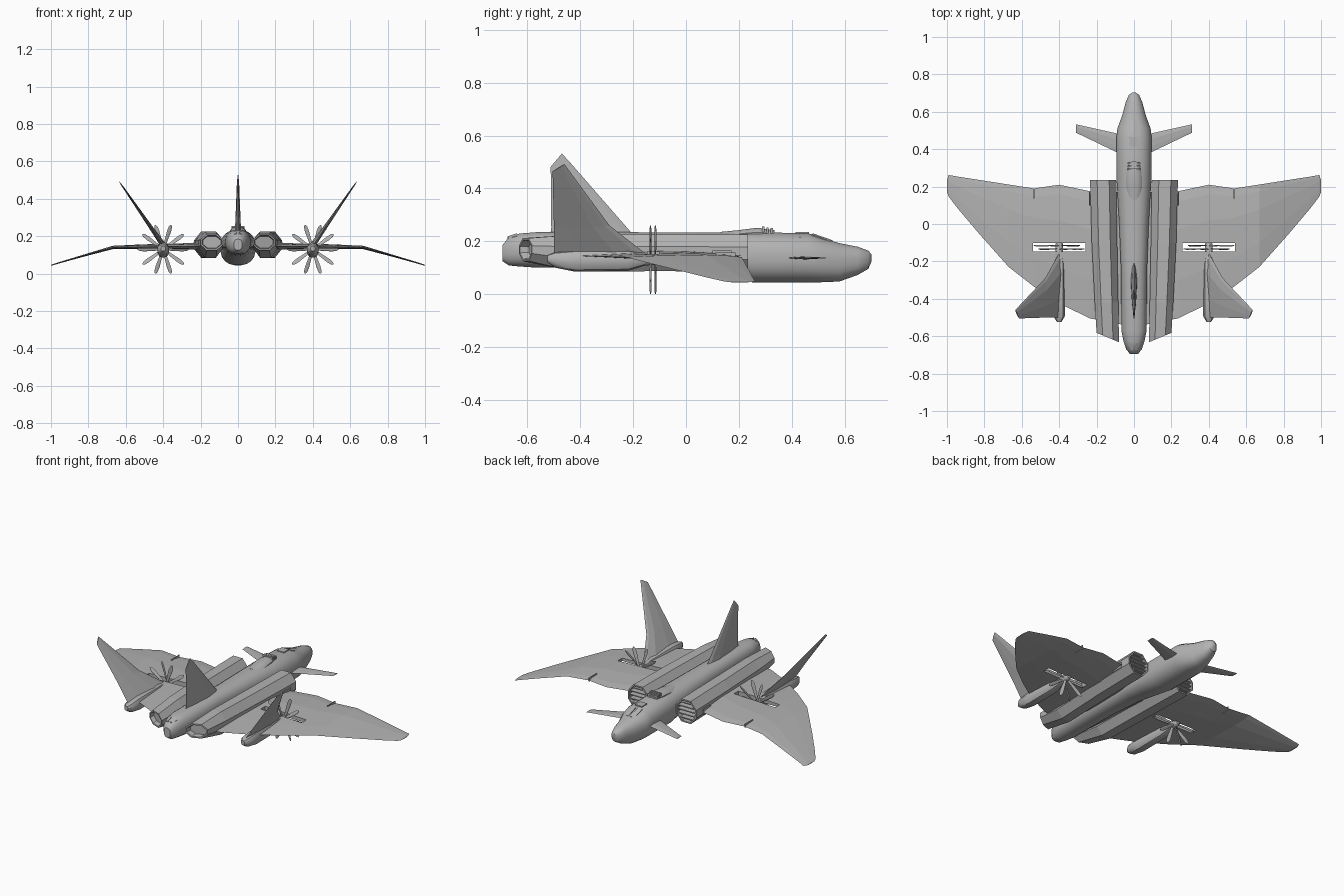
import bpy, bmesh, math
from mathutils import Vector

if "Cube" in bpy.data.objects:
    bpy.data.objects.remove(bpy.data.objects["Cube"])

grey = bpy.data.materials.new("plain grey")
grey.diffuse_color = (0.45, 0.45, 0.45, 1)
grey.use_nodes = True
grey.node_tree.nodes["Principled BSDF"].inputs["Base Color"].default_value = grey.diffuse_color


def finish(name, bm, mirror=False, smooth=None):
    bmesh.ops.recalc_face_normals(bm, faces=bm.faces)
    me = bpy.data.meshes.new(name)
    bm.to_mesh(me)
    bm.free()
    ob = bpy.data.objects.new(name, me)
    bpy.context.collection.objects.link(ob)
    me.materials.append(grey)
    if smooth:
        bpy.ops.object.select_all(action='DESELECT')
        ob.select_set(True)
        bpy.context.view_layer.objects.active = ob
        bpy.ops.object.shade_smooth_by_angle(angle=math.radians(smooth))
    if mirror:
        ob.modifiers.new("mirror", 'MIRROR')
    return ob


def add_loft(bm, rings):
    vs = [[bm.verts.new(p) for p in r] for r in rings]
    n = len(vs[0])
    for a, b in zip(vs, vs[1:]):
        for i in range(n):
            j = (i + 1) % n
            bm.faces.new((a[i], a[j], b[j], b[i]))
    bm.faces.new(vs[0])
    bm.faces.new(vs[-1])


def loft(name, rings, mirror=False, smooth=None):
    bm = bmesh.new()
    add_loft(bm, rings)
    return finish(name, bm, mirror, smooth)


def oval(cx, y, w, zb, zt, n=20, p=0.85):
    pts = []
    for i in range(n):
        a = 2 * math.pi * (i + 0.5) / n
        c, s = math.cos(a), math.sin(a)
        pts.append((cx + w * math.copysign(abs(c) ** p, c), y,
                    (zb + zt) / 2 + (zt - zb) / 2 * math.copysign(abs(s) ** p, s)))
    return pts


def foil(le, te, nrm, t):
    le, te, nrm = Vector(le), Vector(te), Vector(nrm).normalized()
    up = [(0.08, 0.5), (0.3, 1), (0.7, 0.65)]
    top = [le.lerp(te, f) + nrm * t / 2 * h for f, h in up]
    bot = [le.lerp(te, f) - nrm * t / 2 * h for f, h in reversed(up)]
    return [le] + top + [te] + bot


def box_ring(x0, x1, y, z0, z1):
    return [(x0, y, z0), (x1, y, z0), (x1, y, z1), (x0, y, z1)]


def box(name, x0, x1, y0, y1, z0, z1, mirror=False):
    return loft(name, [box_ring(x0, x1, y0, z0, z1), box_ring(x0, x1, y1, z0, z1)], mirror)


# fuselage
body = [(.703, .008, .125, .15), (.69, .028, .095, .165), (.65, .045, .072, .18),
        (.58, .064, .047, .194), (.51, .09, .044, .215), (.46, .095, .044, .232),
        (.25, .095, .044, .235), (.12, .087, .065, .235), (0, .08, .085, .235),
        (-.25, .07, .1, .235), (-.57, .068, .1, .235), (-.63, .056, .104, .23),
        (-.67, .042, .108, .218), (-.695, .022, .125, .185)]
loft("fuselage", [oval(0, *s) for s in body], smooth=35)

# spine fairing and its scoop slats
loft("dorsal_scoop", [oval(0, .335, .03, .2, .243, 12), oval(0, .27, .042, .2, .252, 12),
                      oval(0, .2, .045, .2, .243, 12), oval(0, .13, .03, .2, .236, 12)], smooth=35)
for i in range(3):
    box("scoop_slat", -.034, .034, .288 + i * .016, .297 + i * .016, .23, .256 - i * .003)

# cockpit panes and roof hatch
def pane(name, pts, mirror):
    loft(name, [[(x, y, z - .004) for x, y, z in pts], [(x, y, z + .004) for x, y, z in pts]], mirror)

pane("windscreen_pane", [(.006, .555, .2), (.03, .545, .196), (.033, .475, .222), (.006, .48, .226)], True)
pane("side_pane", [(.045, .545, .188), (.052, .53, .188), (.062, .43, .212), (.045, .43, .222)], True)
box("roof_hatch", -.024, .024, .415, .465, .228, .236)

# tail end panes
pane("tail_pane", [(.008, -.64, .226), (.03, -.64, .217), (.022, -.672, .207), (.006, -.675, .215)], True)


# engine nacelles with recessed intake and nozzle
def octagon(y, xi, xo, zb, zt, shear=0, d=0):
    xi, xo, zb, zt = xi + d, xo - d, zb + d, zt - d
    cx, cz = (xo - xi) * .27, (zt - zb) * .33
    pts = [(xi + cx, zb), (xo - cx, zb), (xo, zb + cz), (xo, zt - cz),
           (xo - cx, zt), (xi + cx, zt), (xi, zt - cz), (xi, zb + cz)]
    return [(x, y + shear * (x - .08) / .12, z) for x, z in pts]

F, R = (.095, .235, .085, .225), (.08, .2, .125, .212)
loft("engine_nacelle", [octagon(.17, *F, d=.01), octagon(.235, *F, d=.008), octagon(.235, *F),
                        octagon(-.1, .09, .226, .087, .226), octagon(-.42, .084, .21, .085, .225),
                        octagon(-.632, *R, shear=.05), octagon(-.632, *R, shear=.05, d=.008),
                        octagon(-.6, *R, shear=.05, d=.012)], True)
for i in range(5):
    z = .108 + i * .0235
    e = .022 if i in (0, 4) else .006
    box("intake_slat", .097 + e, .233 - e, .18, .23, z - .003, z + .003, True)

# wings: x, leading y, trailing y, z, thickness
ribs = [(.05, .17, -.54, .148, .036), (.235, .175, -.505, .147, .034), (.4, .21, -.425, .145, .03),
        (.535, .19, -.335, .143, .025), (.67, .211, -.23, .14, .018), (.83, .236, -.05, .095, .011),
        (.94, .253, .08, .063, .008), (.99, .262, .145, .048, .006), (1.0, .235, .17, .045, .003)]
wing = loft("wing", [foil((x, a, z), (x, b, z), (0, 0, 1), t) for x, a, b, z, t in ribs])

# propeller slot through the wing
cutter = box("slot_cutter", .258, .54, -.146, -.102, 0, .3)
cutter.hide_render = True
mod = wing.modifiers.new("slot", 'BOOLEAN')
mod.operation, mod.object, mod.solver = 'DIFFERENCE', cutter, 'EXACT'
bpy.context.view_layer.objects.active = wing
bpy.ops.object.modifier_apply(modifier="slot")
bpy.data.objects.remove(cutter)
wing.modifiers.new("mirror", 'MIRROR')

# leading edge fences
box("wing_fence", .533, .537, .11, .188, .135, .158, True)
box("inner_fence", .236, .24, .1, .172, .13, .166, True)

# canards
loft("canard", [foil((x, a, .137), (x, b, .137), (0, 0, 1), t) for x, a, b, t in
                [(.06, .476, .37, .012), (.095, .485, .385, .011), (.31, .533, .488, .004)]], True)

# central fin
loft("central_fin", [foil((0, a, za), (0, b, zb), (1, 0, 0), t) for a, za, b, zb, t in
                     [(-.2, .225, -.515, .215, .036), (-.235, .265, -.51, .25, .03),
                      (-.44, .5, -.512, .46, .012), (-.47, .532, -.512, .482, .006)]])

# canted outer fins and their pods
loft("outer_fin", [foil(a, b, (.82, 0, -.57), t) for a, b, t in
                   [((.4, -.155, .155), (.395, -.5, .14), .03), ((.475, -.29, .26), (.47, -.5, .255), .02),
                    ((.635, -.46, .492), (.615, -.505, .465), .006)]], True)
loft("fin_pod", [oval(.4, *s, 10) for s in [(-.15, .018, .11, .155), (-.22, .033, .088, .168),
     (-.42, .033, .085, .168), (-.495, .031, .1, .16), (-.525, .012, .12, .148)]], True, 35)

# counter-rotating propellers in the slots
for name, y, sign in (("front_propeller", -.116, 1), ("rear_propeller", -.134, -1)):
    bm = bmesh.new()
    for k in range(5):
        a = math.radians(18 + 72 * k) * sign
        d = Vector((math.sin(a), 0, math.cos(a)))
        s = Vector((math.cos(a), .35 * sign, -math.sin(a)))
        c = Vector((.4, y, .13))
        add_loft(bm, [foil(c + d * r + s * w, c + d * r - s * w, d.cross(s), .004)
                      for r, w in [(.01, .006), (.05, .008), (.1, .011), (.125, .009), (.136, .003)]])
    finish(name, bm, True)
loft("propeller_hub", [oval(.4, y, r, .13 - r, .13 + r, 12, 1) for y, r in
                       [(-.09, .012), (-.105, .02), (-.155, .022)]], True, 35)
